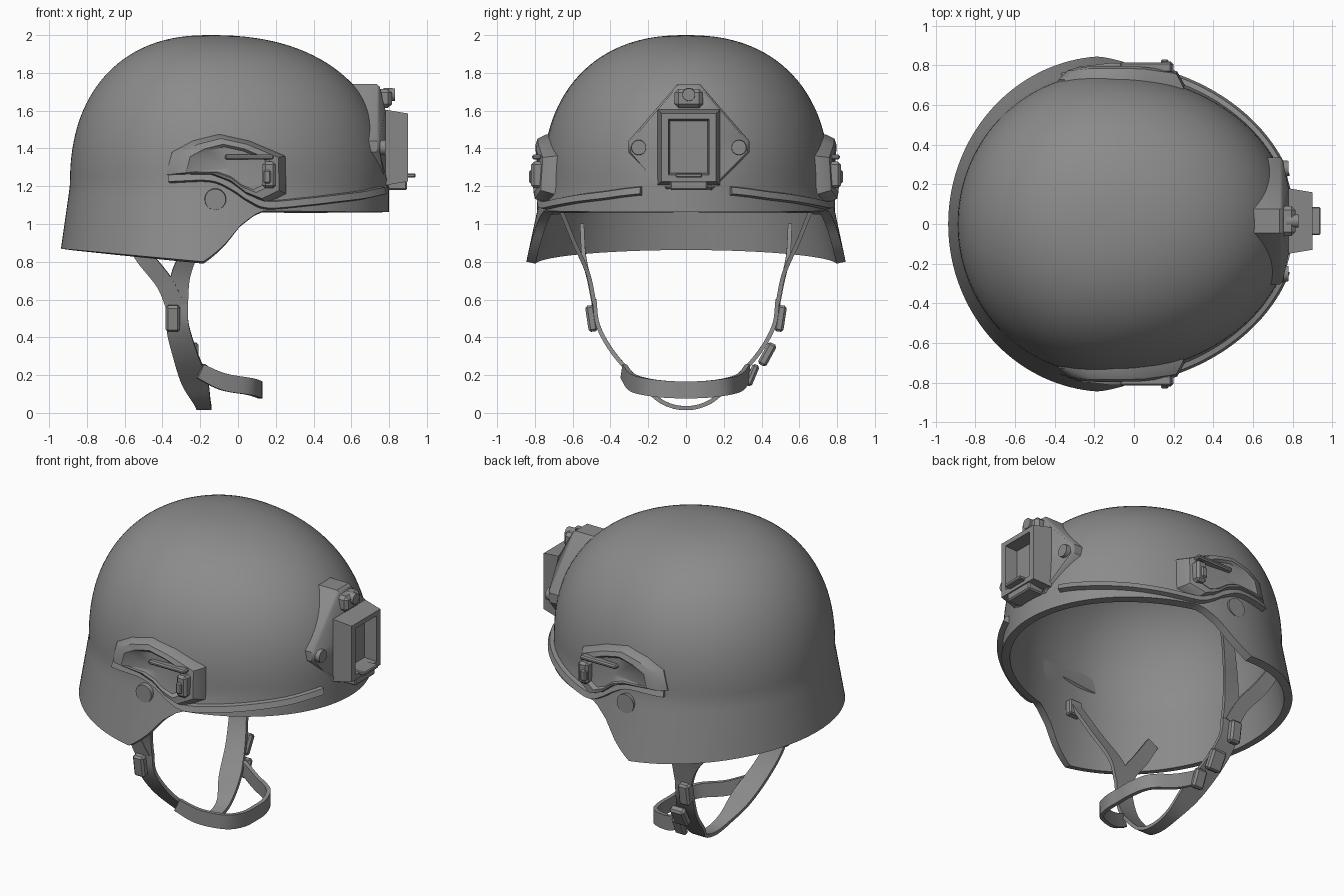
import bpy, bmesh, math
from mathutils import Vector, Matrix

if "Cube" in bpy.data.objects:
    bpy.data.objects.remove(bpy.data.objects["Cube"])

mat = bpy.data.materials.new("helmet grey")
mat.diffuse_color = (0.26, 0.26, 0.26, 1)
mat.use_nodes = True
mat.node_tree.nodes["Principled BSDF"].inputs["Base Color"].default_value = mat.diffuse_color
XC, Z0 = -0.15, 1.2


def finish(name, bm, recalc=True):
    if recalc:
        bmesh.ops.recalc_face_normals(bm, faces=bm.faces)
    me = bpy.data.meshes.new(name)
    bm.to_mesh(me)
    bm.free()
    me.materials.append(mat)
    ob = bpy.data.objects.new(name, me)
    bpy.context.collection.objects.link(ob)
    return ob


def loops_solid(name, loops):
    """Skin a chain of equal-length loops and cap both ends."""
    bm = bmesh.new()
    vs = [[bm.verts.new(p) for p in lp] for lp in loops]
    n = len(vs[0])
    for a, b in zip(vs, vs[1:]):
        for i in range(n):
            bm.faces.new((a[i], a[(i + 1) % n], b[(i + 1) % n], b[i]))
    for lp in (vs[0], vs[-1]):
        c = bm.verts.new(sum((v.co for v in lp), Vector()) / n)
        for i in range(n):
            bm.faces.new((lp[i], lp[(i + 1) % n], c))
    return finish(name, bm)


def box(name, loc, size, rx=0, bevel=0.008):
    bm = bmesh.new()
    m = Matrix.Translation(loc) @ Matrix.Rotation(rx, 4, 'X') @ Matrix.Diagonal((*size, 1))
    bmesh.ops.create_cube(bm, size=1, matrix=m)
    bmesh.ops.bevel(bm, geom=bm.edges[:], offset=bevel, segments=1, affect='EDGES')
    return finish(name, bm)


def disc(name, loc, r, depth, axis):
    bm = bmesh.new()
    m = Matrix.Translation(loc) @ Matrix.Rotation(math.pi / 2, 4, axis)
    bmesh.ops.create_cone(bm, cap_ends=True, segments=24, radius1=r, radius2=r * 0.92,
                          depth=depth, matrix=m)
    return finish(name, bm)


def smooth_path(pts, sub=6):
    """Catmull-Rom through the points."""
    P = [Vector(p) for p in pts]
    P = [2 * P[0] - P[1]] + P + [2 * P[-1] - P[-2]]
    out = []
    for a, b, c, d in zip(P, P[1:], P[2:], P[3:]):
        for i in range(sub):
            t = i / sub
            out.append(0.5 * (2 * b + (c - a) * t + (2 * a - 5 * b + 4 * c - d) * t * t
                              + (3 * b - a - 3 * c + d) * t ** 3))
    return out + [P[-2]]


def strap(name, pts, wdir, thick=0.022):
    """Flat webbing; each point is (x, y, z, width)."""
    path = smooth_path(pts)
    loops = []
    for i, p in enumerate(path):
        tan = (path[min(i + 1, len(path) - 1)] - path[max(i - 1, 0)]).to_3d().normalized()
        w = Vector(wdir)
        w = (w - tan * w.dot(tan)).normalized()
        n = tan.cross(w) * thick / 2
        w = w * p[3] / 2
        c = p.to_3d()
        loops.append([c + w + n, c + w - n, c - w - n, c - w + n])
    return loops_solid(name, loops)


# ---- shell surface: egg-shaped sections, domed above Z0, flared below ----
def radii(z):
    u = min(max((z - Z0) / (2 - Z0), 0), 1)
    k = (1 - u ** 2.3) ** (1 / 2.3)
    f = max(0, Z0 - z) / 0.35
    return 0.74 * k + 0.05 * f, 0.95 * k, 0.76 * k + 0.075 * f


def shell_point(th, z):
    back, front, side = radii(z)
    c = math.cos(th)
    return Vector((XC + (front if c > 0 else back) * c, side * math.sin(th), z))


def shell_y(x, z):
    back, front, side = radii(z)
    u = (x - XC) / (front if x > XC else back)
    return side * math.sqrt(max(0, 1 - u * u))


RIM = [(-1, 0.875), (-0.18, 0.80), (-0.08, 0.88), (0.02, 1.0), (0.12, 1.07), (1, 1.06)]


def rim(x):
    for (xa, za), (xb, zb) in zip(RIM, RIM[1:]):
        if x <= xb:
            return za + (zb - za) * (x - xa) / (xb - xa)
    return RIM[-1][1]


# Shell
N, ROWS = 144, 36
bm = bmesh.new()
grid = []
for j in range(ROWS):
    row = []
    for i in range(N):
        th = 2 * math.pi * i / N
        z = 1.0
        for _ in range(4):
            z = rim(shell_point(th, z).x)
        row.append(bm.verts.new(shell_point(th, z + (2 - z) * math.sin(j / ROWS * math.pi / 2))))
    grid.append(row)
for a, b in zip(grid, grid[1:]):
    for i in range(N):
        k = (i + 1) % N
        bm.faces.new((a[i], a[k], b[k], b[i]))
pole = bm.verts.new((XC, 0, 2))
for i in range(N):
    bm.faces.new((grid[-1][i], grid[-1][(i + 1) % N], pole))
shell = finish("shell", bm, False)
mod = shell.modifiers.new("thickness", 'SOLIDIFY')
mod.thickness, mod.offset = 0.05, -1
bpy.context.view_layer.objects.active = shell
bpy.ops.object.modifier_apply(modifier=mod.name)

POD = [(-0.38, 1.26), (-0.35, 1.38), (-0.24, 1.44), (-0.1, 1.475), (0.06, 1.44), (0.25, 1.36),
       (0.255, 1.16), (0.15, 1.11), (0.05, 1.15), (-0.04, 1.22), (-0.15, 1.26)]
RAIL = [(-0.36, 1.24), (-0.15, 1.245), (-0.04, 1.2), (0.05, 1.14), (0.15, 1.1),
        (0.35, 1.115), (0.52, 1.135), (0.64, 1.15), (0.71, 1.165), (0.755, 1.175)]

for s, side in ((1, "left"), (-1, "right")):
    # Side rail pod, rising off the shell with sloped edges
    rings = []
    for scale, lift in ((1, -0.03), (1, 0.008), (0.87, 0.05), (0.7, 0.055), (0.62, 0.04)):
        ring = []
        for x, z in POD:
            x, z = -0.03 + (x + 0.03) * scale, 1.3 + (z - 1.3) * scale
            grow = lift if lift < 0.01 else lift * (0.75 + 0.9 * (x + 0.38))
            ring.append((x, s * (shell_y(x, z) + grow), z))
        rings.append(ring)
    loops_solid(side + "_rail_pod", rings)
    box(side + "_pod_latch", (0.165, s * 0.775, 1.26), (0.07, 0.09, 0.14), 0, 0.015)
    box(side + "_pod_latch_tab", (0.155, s * 0.81, 1.25), (0.04, 0.04, 0.07))
    box(side + "_pod_bar", (0.06, s * 0.79, 1.355), (0.26, 0.05, 0.025))

    # Thin rail following the brim
    loops = []
    for p in smooth_path(RAIL, 5):
        x, z = p
        e = 0.004
        slope = (shell_y(x + e, z) - shell_y(x - e, z)) / (2 * e)
        n = Vector((-slope, 1, 0)).normalized()
        c = Vector((x, shell_y(x, z), z))
        loop = [c - n * 0.02 + Vector((0, 0, 0.028)), c + n * 0.022 + Vector((0, 0, 0.02)),
                c + n * 0.034 + Vector((0, 0, -0.015)), c - n * 0.02 + Vector((0, 0, -0.028))]
        loops.append([(q.x, s * q.y, q.z) for q in loop])
    loops_solid(side + "_brim_rail", loops)

    # Ear screw
    disc(side + "_ear_screw", (-0.12, s * (shell_y(-0.12, 1.13) - 0.005), 1.13), 0.06, 0.04, 'X')

    # Hanging straps and their buckles
    strap(side + "_front_strap", [(-0.12, s * 0.68, 1.12, 0.07), (-0.22, s * 0.60, 0.92, 0.08),
                                  (-0.30, s * 0.52, 0.74, 0.1), (-0.32, s * 0.485, 0.58, 0.11)], (1, 0, 0))
    strap(side + "_rear_strap", [(-0.60, s * 0.55, 0.98, 0.08), (-0.50, s * 0.54, 0.83, 0.09),
                                 (-0.39, s * 0.51, 0.69, 0.09), (-0.33, s * 0.485, 0.56, 0.1)], (1, 0, 0))
    box(side + "_strap_slide", (-0.345, s * 0.5, 0.50), (0.075, 0.05, 0.14), s * -0.15, 0.012)
    box(side + "_strap_anchor", (-0.12, s * 0.69, 1.1), (0.09, 0.05, 0.1))

# Main strap running under the jaw
half = [(-0.32, 0.485, 0.6, 0.11), (-0.32, 0.465, 0.46, 0.12), (-0.28, 0.38, 0.31, 0.13),
        (-0.23, 0.25, 0.17, 0.14), (-0.19, 0.13, 0.06, 0.09)]
strap("jaw_strap", half + [(-0.18, 0, 0.025, 0.08)]
      + [(x, -y, z, w) for x, y, z, w in reversed(half)], (1, 0, 0))

# Chin strap looping forward
half = [(-0.20, 0.33, 0.22, 0.08), (-0.08, 0.29, 0.165, 0.09), (0.06, 0.22, 0.14, 0.09)]
strap("chin_strap", half + [(0.11, 0.11, 0.125, 0.09), (0.115, 0, 0.122, 0.09), (0.11, -0.11, 0.125, 0.09)]
      + [(x, -y, z, w) for x, y, z, w in reversed(half)], (0, 0, 1), 0.025)
box("chin_buckle", (-0.26, 0.43, 0.31), (0.1, 0.05, 0.13), -0.5, 0.012)
box("chin_buckle_end", (-0.2, 0.35, 0.2), (0.08, 0.04, 0.12), -0.4, 0.012)


# Front mount: diamond plate stepping up to a framed recess
def diamond(x, g=0.0):
    q = [(0.06, 1.74 + g), (0.32 + g, 1.44), (0.32 + g, 1.38), (0.12, 1.18 - g)]
    full = q + [(-y, z) for y, z in reversed(q)]
    return [(x + (0.05 if z < 1.2 else 0), y + 0.015, z) for y, z in full]


def frame(x, w, top, bot):
    q = [(w, top), (w, 1.44), (w, 1.38), (w, bot)]
    return [(x, y + 0.015, z) for y, z in q + [(-y, z) for y, z in reversed(q)]]


loops_solid("front_mount", [diamond(0.58), diamond(0.735), diamond(0.75, -0.012),
                            frame(0.78, 0.165, 1.605, 1.205), frame(0.90, 0.145, 1.585, 1.225),
                            frame(0.90, 0.108, 1.555, 1.26), frame(0.82, 0.10, 1.545, 1.27)])
box("mount_top_lug", (0.755, 0.015, 1.665), (0.12, 0.15, 0.1), 0, 0.02)
disc("mount_top_bolt", (0.80, 0.015, 1.685), 0.036, 0.06, 'Y')
for y in (-0.25, 0.28):
    disc("mount_side_bolt", (0.755, y, 1.405), 0.042, 0.05, 'Y')
box("mount_lower_block", (0.84, 0.015, 1.205), (0.11, 0.2, 0.05))
box("mount_catch", (0.89, 0.015, 1.257), (0.1, 0.14, 0.022), 0, 0.005)

# Smooth the curved surfaces, keep hard edges
for ob in bpy.data.objects:
    ob.select_set(ob.type == 'MESH')
bpy.context.view_layer.objects.active = shell
bpy.ops.object.shade_smooth_by_angle(angle=math.radians(35))
